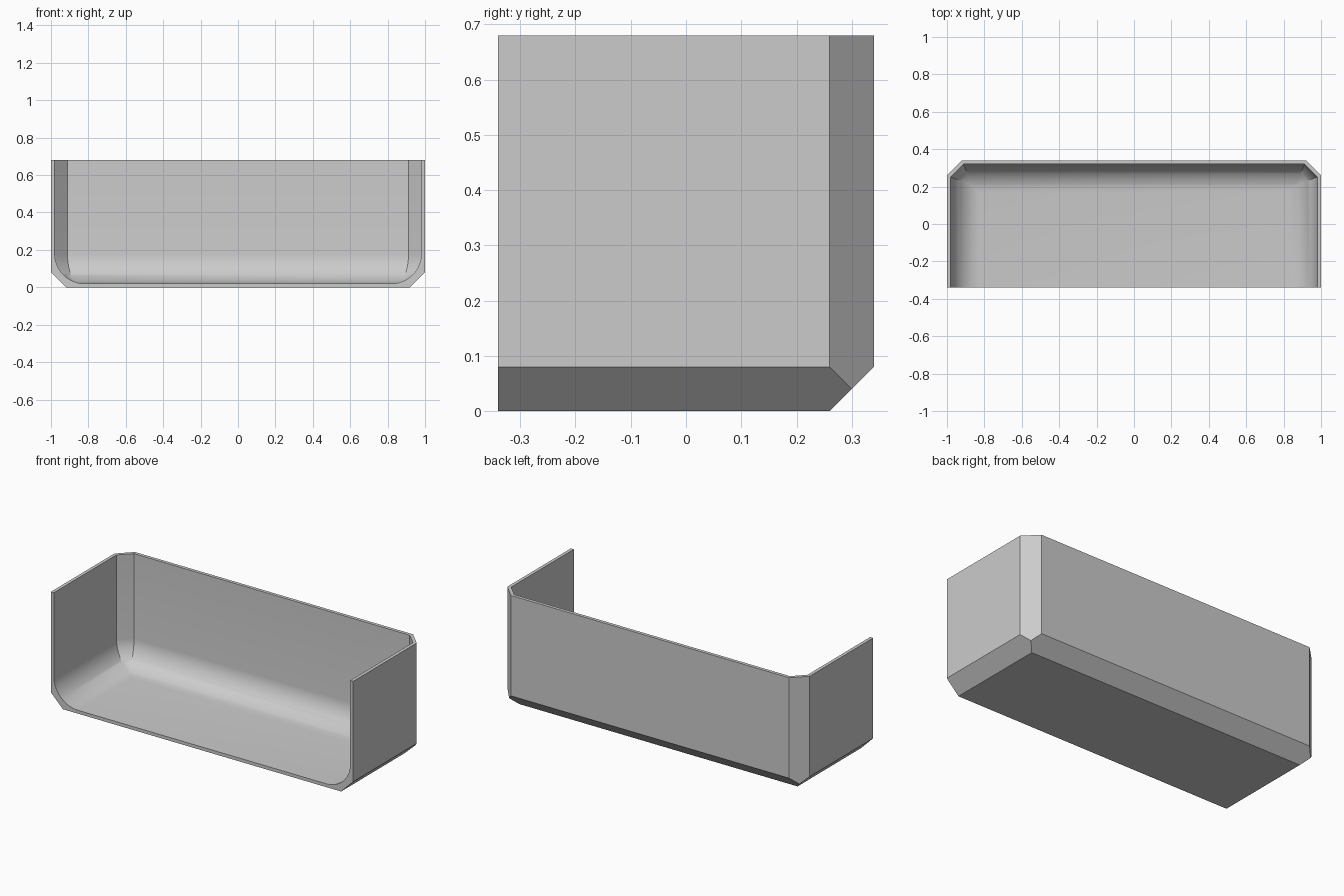
import bpy, bmesh, math
from mathutils import Vector

if "Cube" in bpy.data.objects:
    bpy.data.objects.remove(bpy.data.objects["Cube"], do_unlink=True)

grey = bpy.data.materials.new("light grey")
grey.use_nodes = True
colour = (0.6, 0.6, 0.6, 1)
grey.diffuse_color = colour
grey.node_tree.nodes["Principled BSDF"].inputs["Base Color"].default_value = colour

HALF_X, HALF_Y, HEIGHT = 1.0, 0.34, 0.68
CHAMFER, WALL, RADIUS, STEPS = 0.08, 0.02, 0.16, 16


def box(low, high):
    bm = bmesh.new()
    bmesh.ops.create_cube(bm, size=1)
    low, high = Vector(low), Vector(high)
    for v in bm.verts:
        v.co = (low + high) / 2 + v.co * (high - low)
    return bm


def trim(bm, normal, distance):
    """Cut away everything beyond a plane and cap the opening."""
    normal = Vector(normal)
    cut = bmesh.ops.bisect_plane(
        bm, geom=bm.verts[:] + bm.edges[:] + bm.faces[:], dist=1e-6,
        plane_co=normal * (distance / normal.length_squared),
        plane_no=normal, clear_outer=True)
    edges = [e for e in cut["geom_cut"] if isinstance(e, bmesh.types.BMEdge)]
    if edges:
        bmesh.ops.contextual_create(bm, geom=edges)


def make_object(name, bm):
    bmesh.ops.recalc_face_normals(bm, faces=bm.faces[:])
    mesh = bpy.data.meshes.new(name)
    bm.to_mesh(mesh)
    bm.free()
    mesh.materials.append(grey)
    obj = bpy.data.objects.new(name, mesh)
    bpy.context.collection.objects.link(obj)
    return obj


# Outer block with chamfered bottom and back corner edges
outer = box((-HALF_X, -HALF_Y, 0), (HALF_X, HALF_Y, HEIGHT))
trim(outer, (0, 1, -1), HALF_Y - CHAMFER)
for side in (-1, 1):
    trim(outer, (side, 0, -1), HALF_X - CHAMFER)
    trim(outer, (side, 1, 0), HALF_X + HALF_Y - CHAMFER)
tray = make_object("open_front_tray", outer)

# Hollow, open at the front and top, with a rounded floor edge along each wall
inner_x, inner_y = HALF_X - WALL, HALF_Y - WALL
diagonal = (HALF_X + HALF_Y - CHAMFER) / math.sqrt(2) - WALL
hollow = box((-inner_x, -1, WALL), (inner_x, inner_y, 1))
walls = [(Vector((0, 1, 0)), inner_y)]
for side in (-1, 1):
    walls.append((Vector((side, 0, 0)), inner_x))
    walls.append((Vector((side, 1, 0)).normalized(), diagonal))
for normal, distance in walls:
    centre = normal * (distance - RADIUS) + Vector((0, 0, WALL + RADIUS))
    for k in range(STEPS):
        angle = math.pi / 2 * k / STEPS
        tangent = normal * math.cos(angle) - Vector((0, 0, math.sin(angle)))
        trim(hollow, tangent, centre.dot(tangent) + RADIUS)
cutter = make_object("hollow_cutter", hollow)
cutter.hide_render = True

# Carve the hollow, then smooth only the rounded inside
bpy.ops.object.select_all(action="DESELECT")
tray.select_set(True)
bpy.context.view_layer.objects.active = tray
carve = tray.modifiers.new("carve", "BOOLEAN")
carve.operation = "DIFFERENCE"
carve.solver = "EXACT"
carve.object = cutter
bpy.ops.object.modifier_apply(modifier=carve.name)
bpy.data.objects.remove(cutter, do_unlink=True)
bpy.ops.object.shade_smooth_by_angle(angle=math.radians(30))
